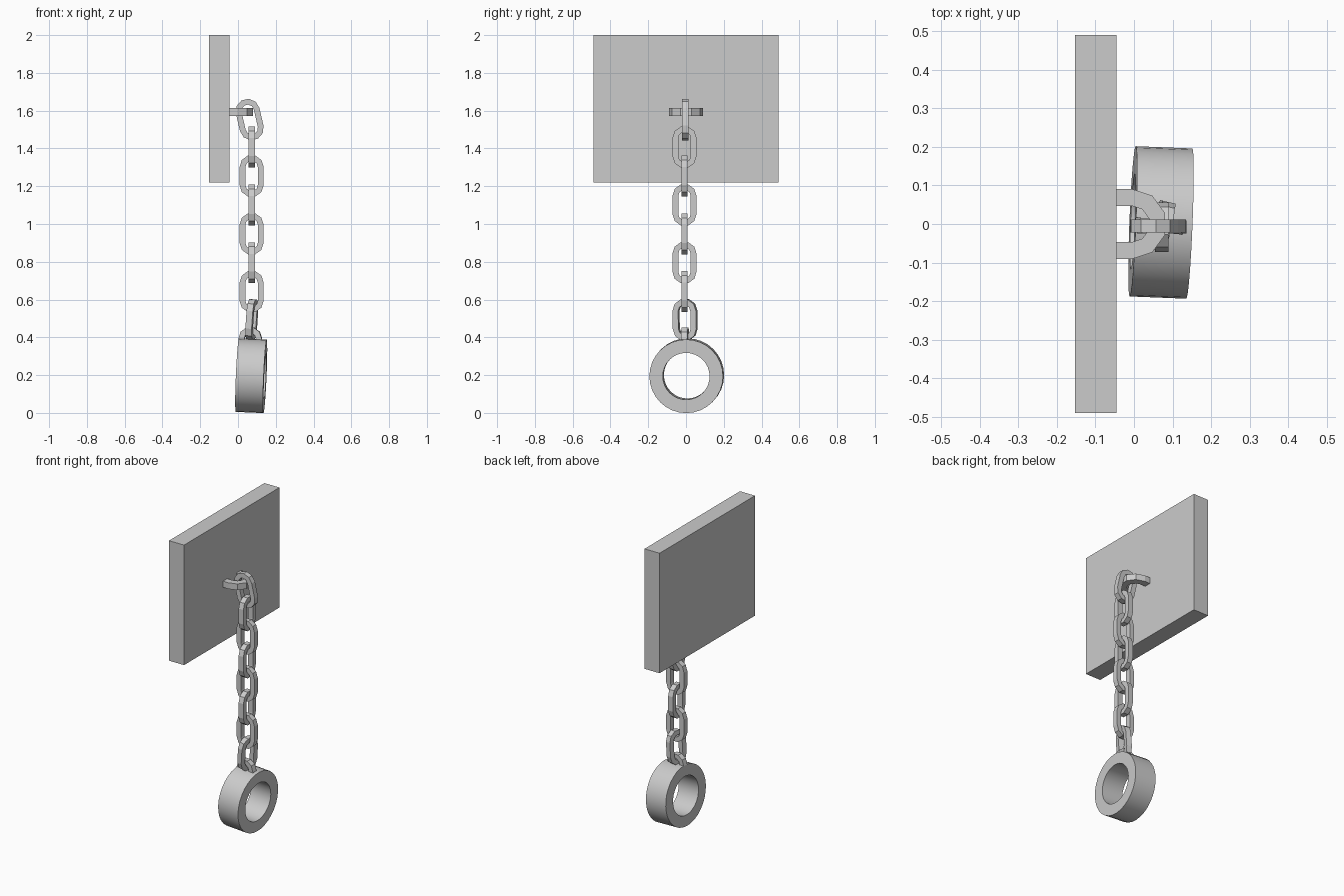
import bpy, bmesh, math
from mathutils import Matrix, Vector

if "Cube" in bpy.data.objects:
    bpy.data.objects.remove(bpy.data.objects["Cube"])


def finish(name, bm, matrix):
    bmesh.ops.recalc_face_normals(bm, faces=bm.faces)
    me = bpy.data.meshes.new(name)
    bm.to_mesh(me)
    bm.free()
    ob = bpy.data.objects.new(name, me)
    ob.matrix_world = matrix
    bpy.context.collection.objects.link(ob)
    return ob


def place(loc, rx=0, ry=0, rz=0):
    r = [Matrix.Rotation(math.radians(a), 4, ax) for a, ax in ((rz, 'Z'), (ry, 'Y'), (rx, 'X'))]
    return Matrix.Translation(loc) @ r[0] @ r[1] @ r[2]


def arc(r, cz, start, n=5):
    return [(r * math.cos(start + math.pi * i / n), cz + r * math.sin(start + math.pi * i / n))
            for i in range(n + 1)]


def band(name, outer, inner, thick, matrix, closed=True):
    """Square-section band between two matching outlines in the local XZ plane."""
    bm = bmesh.new()
    t = thick / 2
    rings = []
    for o, i in zip(outer, inner):
        rings.append([bm.verts.new((p[0], y, p[1]))
                      for p, y in ((o, -t), (o, t), (i, t), (i, -t))])
    n = len(rings)
    for k in range(n if closed else n - 1):
        a, b = rings[k], rings[(k + 1) % n]
        for j in range(4):
            bm.faces.new((a[j], a[(j + 1) % 4], b[(j + 1) % 4], b[j]))
    if not closed:
        bm.faces.new(rings[0])
        bm.faces.new(rings[-1])
    return finish(name, bm, matrix)


def link(name, matrix, length=0.217, r=0.064, ri=0.033):
    c = length / 2 - r * 0.955
    loop = lambda q: arc(q, c, 0) + arc(q, -c, math.pi)
    return band(name, loop(r), loop(ri), 0.034, matrix)


def staple(name, r, ri, leg, thick, matrix):
    bow = lambda q: [(q, -leg)] + arc(q, 0, 0) + [(-q, -leg)]
    return band(name, bow(r), bow(ri), thick, matrix, closed=False)


# wall plate
bm = bmesh.new()
bmesh.ops.create_cube(bm, size=1)
bmesh.ops.scale(bm, vec=(0.108, 0.98, 0.78), verts=bm.verts)
finish("wall_plate", bm, Matrix.Translation((-0.099, 0, 1.61)))

# staple fixed to the plate, bow pointing to +x
turn = Matrix(((0, 0, 1, 0), (1, 0, 0, 0), (0, 1, 0, 0), (0, 0, 0, 1)))
staple("wall_staple", 0.091, 0.047, 0.055, 0.04, Matrix.Translation((-0.006, 0, 1.593)) @ turn)

# chain: tilted top link, then alternating links
link("chain_link_1", place((0.062, -0.005, 1.553), ry=-13))
for k in range(6):
    link(f"chain_link_{k + 2}", place((0.072, -0.008, 1.407 - 0.153 * k), rz=90 if k % 2 == 0 else 0))
link("chain_link_8", place((0.073, -0.005, 0.493), ry=0, rz=77) @ Matrix.Rotation(math.radians(4), 4, 'X'))

# cuff with its loop
cuff = Vector((0.07, 0.004, 0.197))
staple("cuff_loop", 0.062, 0.031, 0.03, 0.034, place((0.065, -0.005, 0.393), rz=-5))

n = 32
circle = lambda q: [(q * math.cos(2 * math.pi * i / n), q * math.sin(2 * math.pi * i / n)) for i in range(n)]
ob = band("cuff", circle(0.195), circle(0.124), 0.147, place(cuff, ry=2.5, rz=-2.3) @ Matrix.Rotation(math.pi / 2, 4, 'Z'))
bpy.context.view_layer.objects.active = ob
ob.select_set(True)
bpy.ops.object.shade_smooth_by_angle(angle=math.radians(30))
